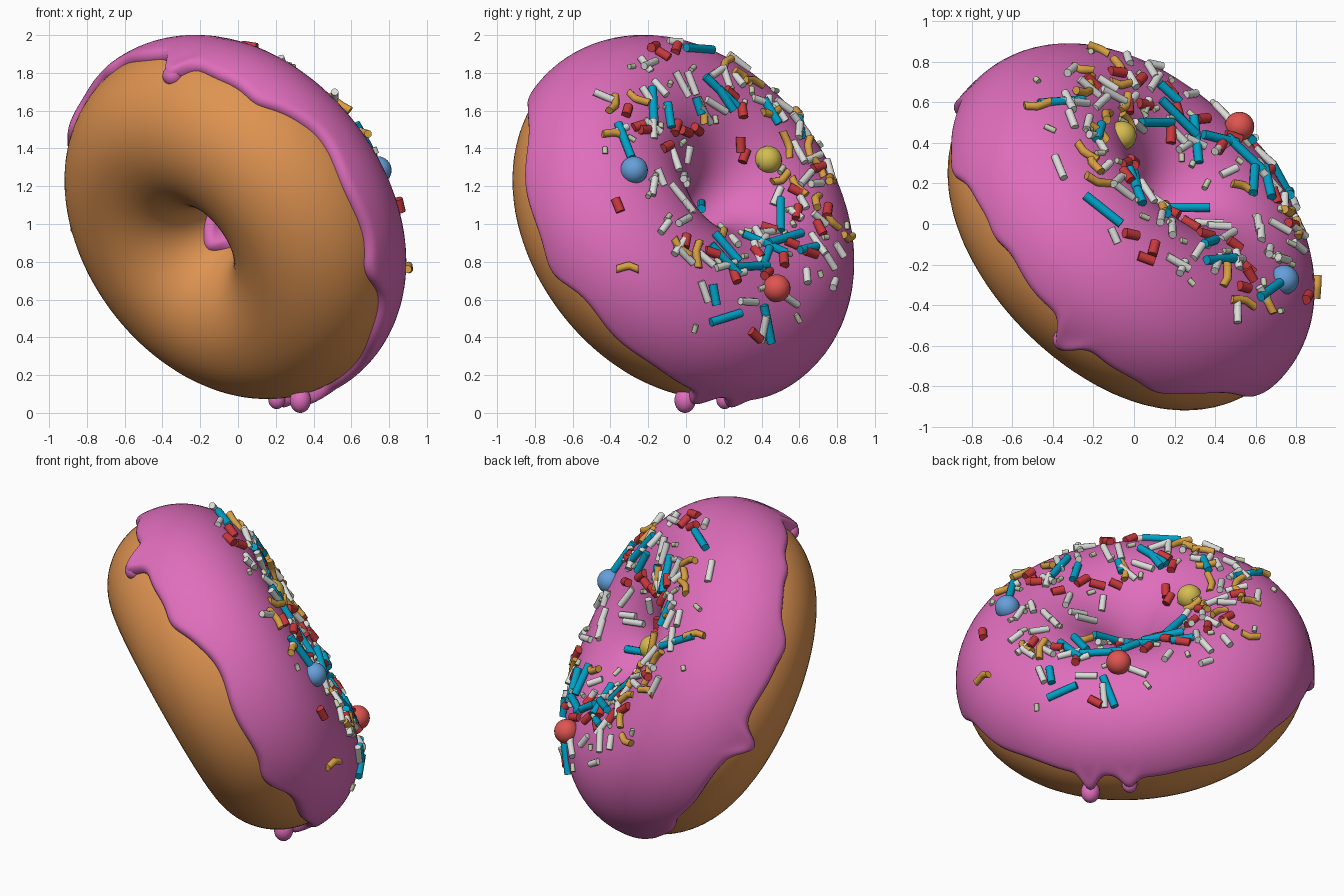
import bpy, bmesh, math, random
from mathutils import Vector

if "Cube" in bpy.data.objects:
    bpy.data.objects.remove(bpy.data.objects["Cube"])

random.seed(7)
CENTRE = Vector((-0.035, -0.035, 1.016))
N = Vector((0.625, 0.625, 0.468)).normalized()      # ring axis, towards the icing
U = (Vector((0, 0, 1)) - N * N.z).normalized()      # upward direction in the ring plane
V = N.cross(U)
R, DOUGH_R, ICING_T = 0.575, 0.435, 0.042


def material(name, rgb):
    m = bpy.data.materials.new(name)
    m.diffuse_color = (*rgb, 1)
    m.use_nodes = True
    m.node_tree.nodes["Principled BSDF"].inputs["Base Color"].default_value = m.diffuse_color
    return m


DOUGH = material("dough_brown", (0.74, 0.295, 0.082))
ICING = material("icing_pink", (0.745, 0.155, 0.505))
RED = material("sprinkle_red", (0.58, 0.04, 0.045))
BLUE = material("sprinkle_blue", (0.0, 0.36, 0.58))
WHITE = material("sprinkle_white", (0.72, 0.72, 0.70))
ORANGE = material("sprinkle_orange", (0.68, 0.35, 0.055))
PALE = material("sprinkle_pale_green", (0.57, 0.65, 0.43))
BALL_BLUE = material("ball_blue", (0.13, 0.35, 0.70))
BALL_YELLOW = material("ball_yellow", (0.66, 0.50, 0.08))
BALL_RED = material("ball_red", (0.74, 0.09, 0.08))


def spoke(th):
    return U * math.cos(th) + V * math.sin(th)


def ring_point(th, phi, r):
    """Point around the ring: phi 0 = outer rim, 90 = icing side, 180 = hole."""
    return CENTRE + spoke(th) * (R + r * math.cos(phi)) + N * (r * math.sin(phi))


def finish(bm, name, mat):
    bmesh.ops.recalc_face_normals(bm, faces=bm.faces)
    me = bpy.data.meshes.new(name)
    bm.to_mesh(me)
    bm.free()
    me.materials.append(mat)
    ob = bpy.data.objects.new(name, me)
    bpy.context.collection.objects.link(ob)
    bpy.context.view_layer.objects.active = ob
    ob.select_set(True)
    bpy.ops.object.shade_smooth_by_angle(angle=math.radians(50))
    ob.select_set(False)


def skin(bm, rows, wrap_rows, wrap_cols):
    """Join rows of verts with quads."""
    n, m = len(rows), len(rows[0])
    for i in range(n if wrap_rows else n - 1):
        for j in range(m if wrap_cols else m - 1):
            a, b, k = rows[i], rows[(i + 1) % n], (j + 1) % m
            bm.faces.new((a[j], a[k], b[k], b[j]))


# dough ring
bm = bmesh.new()
skin(bm, [[bm.verts.new(ring_point(math.tau * i / 128, math.tau * j / 64, DOUGH_R))
           for j in range(64)] for i in range(128)], True, True)
finish(bm, "dough_ring", DOUGH)

# icing: rim height every 30 degrees, plus drips (angle, drop, width)
RIM = [-9, -14, -1, -8, -3, -5, -10, -12, -7, -9, -13, -4]
DRIPS = [(9.5, 19, 4.5), (167, 15, 3), (180, 9, 3), (272, 15, 4.5),
         (308, 7, 6), (40, 5, 6), (105, 6, 7), (225, 5, 6), (335, 4, 5)]


def bump(deg, d):
    gap = (deg - d[0] + 180) % 360 - 180
    return math.exp(-(gap / d[2]) ** 2)


def rim_angle(deg):
    i, f = int(deg // 30) % 12, (deg % 30) / 30
    f = f * f * (3 - 2 * f)
    base = RIM[i] * (1 - f) + RIM[(i + 1) % 12] * f
    return base + 1.2 * math.sin(math.radians(deg * 13)) - sum(d[1] * bump(deg, d) for d in DRIPS)


bm = bmesh.new()
rows = []
for i in range(360):
    th = math.radians(i)
    p0 = math.radians(rim_angle(i))
    p1 = math.radians(186 + 4 * math.sin(3 * th + 1) + 9 * bump(i, (222, 0, 28)))
    drip = sum(bump(i, d) for d in DRIPS[:4])
    row = []
    for k in range(49):
        s = 0.5 - 0.5 * math.cos(math.pi * k / 48)
        phi = p0 + (p1 - p0) * s
        d = max(0.0, min(phi - p0, p1 - phi) * 0.46)
        e = 1 - min(d / 0.05, 1)
        t = (ICING_T + 0.008) * math.sqrt(max(0.0, 1 - e * e)) - 0.008
        if s < 0.5:
            t += 0.018 * drip * math.exp(-((d - 0.05) / 0.05) ** 2)
        row.append(bm.verts.new(ring_point(th, phi, DOUGH_R + t)))
    rows.append(row)
skin(bm, rows, True, False)
finish(bm, "icing", ICING)


def ball(name, mat, pos, radius, stretch=1.0):
    b = bmesh.new()
    bmesh.ops.create_uvsphere(b, u_segments=24, v_segments=16, radius=radius)
    for v in b.verts:
        v.co.z *= stretch
        v.co += Vector(pos)
    finish(b, name, mat)


# hanging drip tips
ball("drip_tip_front", ICING, (0.33, -0.005, 0.067), 0.056, 1.2)
ball("drip_tip_back", ICING, (0.205, 0.205, 0.072), 0.045, 1.15)
ball("drip_tip_upper", ICING, (-0.345, -0.57, 1.785), 0.055)

# sugar balls
ball("sugar_ball_blue", BALL_BLUE, (0.74, -0.275, 1.285), 0.073)
ball("sugar_ball_yellow", BALL_YELLOW, (-0.06, 0.435, 1.34), 0.073)
ball("sugar_ball_red", BALL_RED, (0.52, 0.48, 0.66), 0.073)


def surface_hit(y, z):
    """Icing point and normal met when looking from the right side at (y, z)."""
    best, x = None, 1.3
    while x > -1.0:
        p = Vector((x, y, z))
        rel = p - CENTRE
        h = rel.dot(N)
        flat = rel - N * h
        out = rel - flat.normalized() * R
        gap = out.length - (DOUGH_R + ICING_T + 0.012)
        if best is None or gap < best[0]:
            best = (gap, p - out.normalized() * gap, out.normalized())
        if gap < 0.001:
            break
        x -= max(gap, 0.002)
    return best[1], best[2]


def rod(bm, pos, up, d, length, radius, bend):
    """Sprinkle lying on the icing: a tube with capped ends and a kink."""
    side = up.cross(d).normalized()
    top = d.cross(side)
    rows = []
    for t, off in ((-0.5, 0), (-0.1, bend), (0.1, bend * 1.3), (0.5, 0)):
        c = pos + d * (t * length) + side * off
        rows.append([bm.verts.new(c + (side * math.cos(q) + top * math.sin(q)) * radius)
                     for q in [math.tau * k / 10 for k in range(10)]])
    skin(bm, rows, False, True)
    bm.faces.new(rows[0])
    bm.faces.new(rows[-1])


def random_lie(up):
    """Random direction nearly flat on the surface."""
    d = up.orthogonal().normalized()
    a = random.uniform(0, math.tau)
    d = d * math.cos(a) + up.cross(d) * math.sin(a)
    return (d + up * random.uniform(-0.25, 0.25)).normalized()


# blue sprinkles: both ends as seen from the right (y, z, y, z)
BLUES = [(-.18, 1.72, -.17, 1.53), (-.36, 1.53, -.29, 1.35), (-.10, 1.64, -.08, 1.51),
         (0, 1.93, .14, 1.92), (.05, 1.67, .08, 1.58), (.10, 1.78, .27, 1.62),
         (.41, 1.66, .49, 1.53), (.60, 1.60, .61, 1.46), (.50, 1.13, .50, .96),
         (.08, 1.13, .08, 1.06), (.15, .95, .28, .80), (.13, .89, .28, .73),
         (.29, .95, .54, .84), (.41, .89, .64, .96), (.44, .87, .40, .76),
         (.60, .86, .69, .88), (.25, .77, .44, .78), (.14, .68, .16, .57),
         (.13, .48, .29, .53), (.41, .57, .45, .37), (.17, 1.72, .25, 1.60)]
bm = bmesh.new()
for y0, z0, y1, z1 in BLUES:
    (a, na), (b, nb) = surface_hit(y0, z0), surface_hit(y1, z1)
    up = (na + nb).normalized()
    rod(bm, (a + b) / 2 + up * 0.005, up, (b - a).normalized(), min((b - a).length, 0.25), 0.023, 0)
finish(bm, "blue_sprinkles", BLUE)

# red and orange sprinkles: middle as seen from the right (y, z)
REDS = [(-.17, 1.94), (-.12, 1.9), (-.31, 1.6), (-.25, 1.52), (-.22, 1.5), (-.05, 1.51),
        (0, 1.49), (.06, 1.5), (-.1, 1.41), (.24, 1.69), (.29, 1.42), (.31, 1.36),
        (-.36, 1.1), (0, .91), (.58, 1.18), (.59, 1.06), (.75, 1.07), (.44, .98),
        (.56, .9), (.71, .98), (.66, .85), (.52, .81), (.14, .85), (.43, .74),
        (.26, .73), (.37, .41), (.38, .85), (.7, 1.3), (.3, 1.6), (-.05, 1.93)]
ORANGES = [(-.39, 1.64), (-.38, 1.47), (.22, 1.84), (.30, 1.78), (.36, 1.75), (-.25, 1.67),
           (.08, 1.6), (.61, 1.6), (.53, 1.42), (.66, 1.4), (.7, 1.3), (.77, 1.23),
           (.6, 1.2), (.7, 1.12), (.86, .94), (-.31, .76), (-.02, .88), (.07, .84),
           (.5, 1.25), (.45, 1.6), (.18, .95), (.78, 1.02)]
for name, mat, spots, length, radius, bend in (("red_sprinkles", RED, REDS, 0.08, 0.025, 0),
                                               ("orange_sprinkles", ORANGE, ORANGES, 0.13, 0.021, 0.015)):
    bm = bmesh.new()
    for y, z in spots:
        p, up = surface_hit(y, z)
        rod(bm, p, up, random_lie(up), length * random.uniform(0.85, 1.15), radius, bend)
    finish(bm, name, mat)

# white sprinkles and pale crumbs scattered around the crown
for name, mat, count, lo, hi, radius in (("white_sprinkles", WHITE, 62, 0.08, 0.15, 0.020),
                                         ("pale_crumbs", PALE, 45, 0.03, 0.06, 0.014)):
    bm = bmesh.new()
    for i in range(count):
        th = math.tau * (i + random.random()) / count
        phi = math.radians(min(max(random.gauss(86, 21), 38), 130))
        p = ring_point(th, phi, DOUGH_R + ICING_T + radius * 0.6)
        up = spoke(th) * math.cos(phi) + N * math.sin(phi)
        rod(bm, p, up, random_lie(up), random.uniform(lo, hi), radius, 0)
    finish(bm, name, mat)
